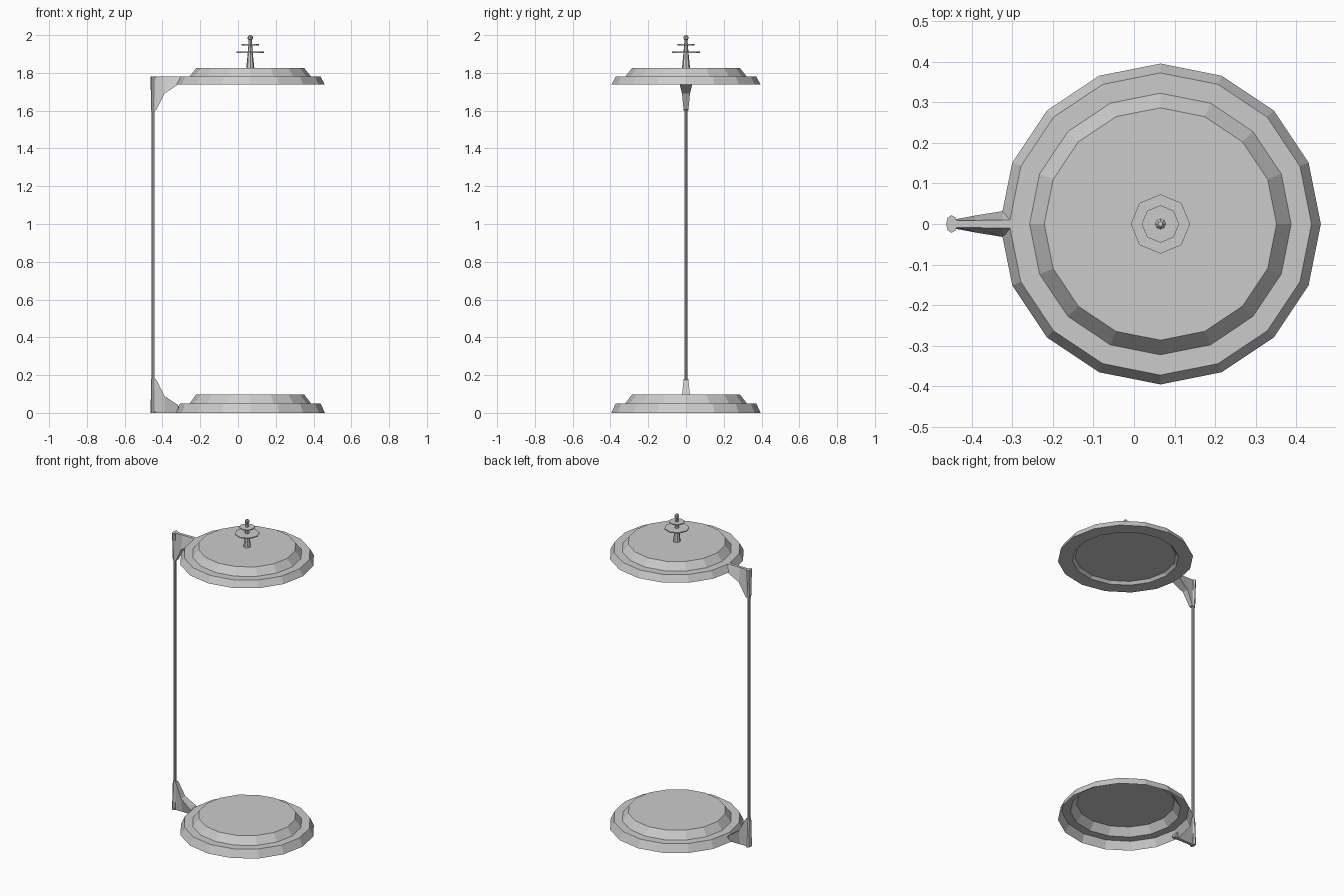
import bpy, bmesh
from math import cos, sin, tau

if "Cube" in bpy.data.objects:
    bpy.data.objects.remove(bpy.data.objects["Cube"])

CX = 0.065       # axis of the discs
POST_X = -0.449  # axis of the side rod
TOP = 1.78       # bracket height; lower bracket mirrors the upper one


def loft(name, rings, cap_start=True, cap_end=True, fix=True):
    """Skin a list of equal-length point rings."""
    bm = bmesh.new()
    loops = [[bm.verts.new(p) for p in r] for r in rings]
    n = len(loops[0])
    for a, b in zip(loops, loops[1:]):
        for i in range(n):
            j = (i + 1) % n
            bm.faces.new((a[i], a[j], b[j], b[i]))
    if cap_start:
        bm.faces.new(loops[0][::-1])
    if cap_end:
        bm.faces.new(loops[-1])
    if fix:
        bmesh.ops.recalc_face_normals(bm, faces=bm.faces)
    me = bpy.data.meshes.new(name)
    bm.to_mesh(me)
    bm.free()
    ob = bpy.data.objects.new(name, me)
    bpy.context.collection.objects.link(ob)
    return ob


def ring(x, z, rx, ry=None, n=16):
    ry = rx if ry is None else ry
    return [(x + rx * cos(tau * i / n), ry * sin(tau * i / n), z) for i in range(n)]


def turned(name, profile, n, x=CX, **kw):
    return loft(name, [ring(x, z, r, n=n) for r, z in profile], **kw)


# Stepped discs: hollow base tray, roof closed by a recessed underside
turned("base_tray", [(0.395, 0), (0.372, 0.05), (0.322, 0.05), (0.286, 0.097)],
       16, cap_start=False, fix=False)
turned("roof", [(0.295, 1.755), (0.31, 1.738), (0.395, 1.738), (0.372, 1.78),
                (0.322, 1.78), (0.286, 1.825)], 16)

# Finial: tapered spindle, two thin plates and a small ball
turned("finial_spindle", [(0.022, 1.82), (0.013, 1.91), (0.008, 1.975)], 8)
for label, r, z in (("lower", 0.073, 1.909), ("upper", 0.046, 1.949)):
    turned(f"finial_{label}_plate", [(r, z - 0.003), (r, z + 0.003)], 8)
turned("finial_ball", [(0.006, 1.971), (0.0135, 1.98), (0.0135, 1.991), (0.006, 2.0)], 8)

# Side rod
turned("side_rod", [(0.008, 0.15), (0.008, 1.63)], 8, x=POST_X)

# Brackets joining the rod to each disc: oval socket plus flared web
# web stations: x at foot, x at top, lower z, half width low, half width at top
WEB = [(-0.442, -0.442, 1.60, 0.012, 0.010),
       (-0.432, -0.432, 1.605, 0.013, 0.009),
       (-0.390, -0.390, 1.69, 0.021, 0.009),
       (-0.322, -0.322, 1.735, 0.032, 0.010),
       (-0.318, -0.300, 1.741, 0.032, 0.010)]
for label, flip in (("upper", False), ("lower", True)):
    fz = (lambda z: TOP - z) if flip else (lambda z: z)
    loft(f"{label}_socket", [ring(POST_X, fz(1.60), 0.012, 0.013, 8),
                             ring(POST_X, fz(TOP), 0.0135, 0.022, 8)])
    loft(f"{label}_bracket", [[(xl, -wl, fz(z)), (xl, wl, fz(z)),
                               (xt, wt, fz(TOP)), (xt, -wt, fz(TOP))]
                              for xl, xt, z, wl, wt in WEB])
